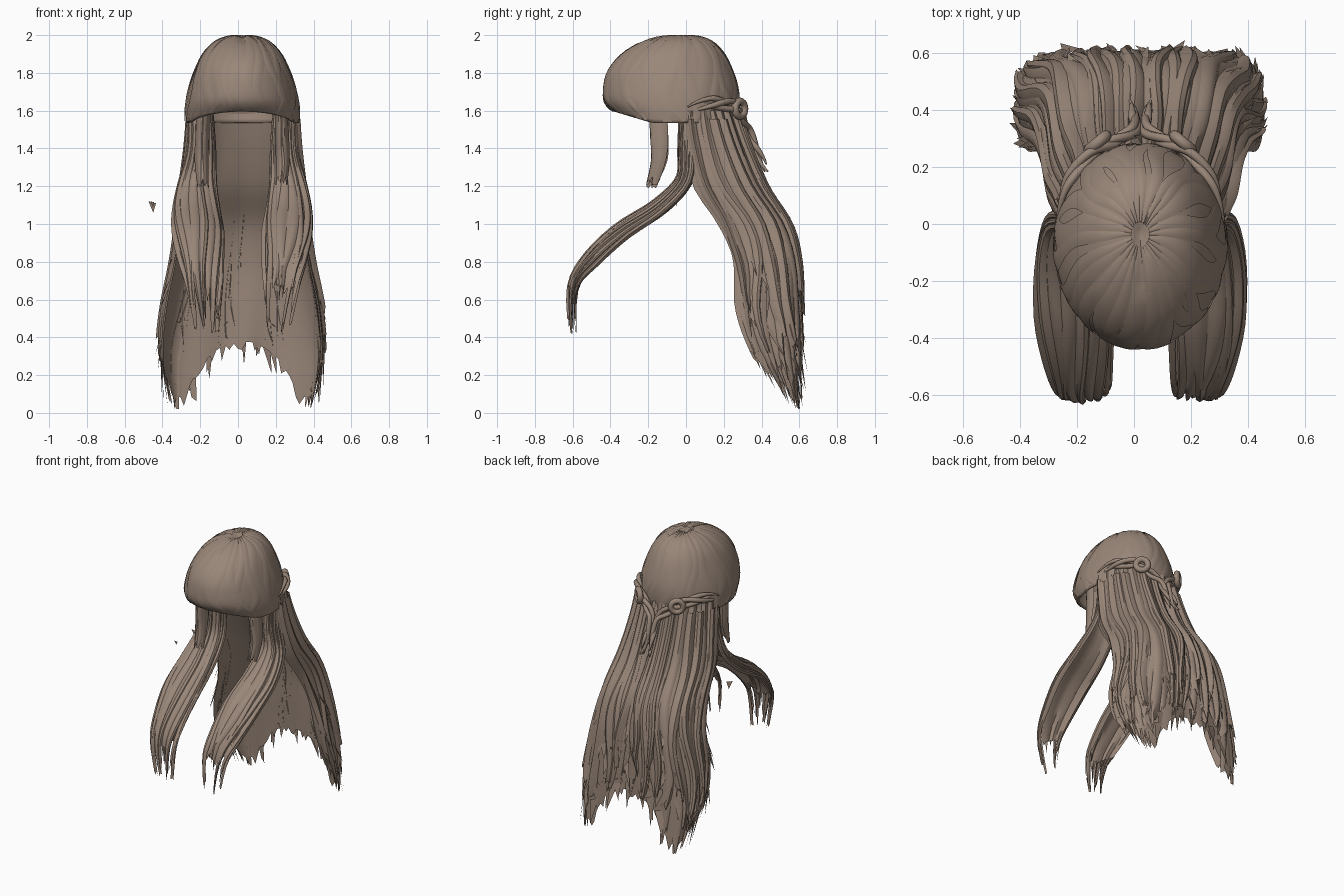
import bpy, bmesh, random
from math import sin, cos, pi
from mathutils import Vector

random.seed(4)
CX = 0.022  # the hair sits slightly off centre

if "Cube" in bpy.data.objects:
    bpy.data.objects.remove(bpy.data.objects["Cube"])

hair = bpy.data.materials.new("hair_brown")
hair.use_nodes = True
hair.diffuse_color = (0.32, 0.24, 0.19, 1)
hair.node_tree.nodes["Principled BSDF"].inputs["Base Color"].default_value = (0.32, 0.24, 0.19, 1)


def spline(rows, t):
    """Smooth interpolation through rows of numbers, t in 0..1."""
    f = min(max(t, 0), 1) * (len(rows) - 1)
    i = min(int(f), len(rows) - 2)
    f -= i
    a, b, c, d = (rows[min(max(i + k, 0), len(rows) - 1)] for k in (-1, 0, 1, 2))
    return [q + f / 2 * (r - p + f * (2 * p - 5 * q + 4 * r - s + f * (3 * (q - r) + s - p)))
            for p, q, r, s in zip(a, b, c, d)]


def finish(bm, name):
    mesh = bpy.data.meshes.new(name)
    bm.to_mesh(mesh)
    bm.free()
    ob = bpy.data.objects.new(name, mesh)
    bpy.context.collection.objects.link(ob)
    mesh.materials.append(hair)
    bpy.ops.object.select_all(action='DESELECT')
    ob.select_set(True)
    bpy.context.view_layer.objects.active = ob
    bpy.ops.object.shade_smooth_by_angle(angle=0.6)
    return ob


def grid(bm, rows, closed=False):
    """Skin rows of points with quads."""
    vs = [[bm.verts.new(p) for p in row] for row in rows]
    n = len(vs[0])
    for a, b in zip(vs, vs[1:]):
        for j in range(n if closed else n - 1):
            k = (j + 1) % n
            bm.faces.new((a[j], b[j], b[k], a[k]))
    return vs


def lock(bm, surf, u0, du, t0, t1, lift, wave=0.045, n=18, jag=0.05):
    """A bulged, wavy ribbon lying on a surface, with a ragged tip."""
    phase = random.uniform(0, 6)
    rows = []
    for i in range(n + 1):
        s = i / n
        w = du * (1 - 0.6 * s ** 6)
        c = u0 + wave * s * sin(8 * s + phase)
        j = jag if i == n else 0
        rows.append([surf(c + k * w, t0 + (t1 - t0) * s + random.uniform(-j, j * 0.5),
                          lift * (1 - k * k) + 0.003) for k in (-1, -0.5, 0, 0.5, 1)])
    grid(bm, rows)


def sheet(bm, surf, cols, n, end):
    """Full backing sheet with gentle ripples and a ragged hem."""
    rows = []
    for i in range(n + 1):
        s = i / n
        rows.append([surf(u, s * (end(u) - (random.uniform(0, 0.06) if i == n else 0)),
                          0.008 * s * sin(17 * u + 4 * s))
                     for u in (2 * j / cols - 1 for j in range(cols + 1))])
    grid(bm, rows)


# Cap with bowl fringe: height, half width, front y, back y
CAP = [(1.988, 0.004, -0.045, -0.035), (1.994, 0.06, -0.12, 0.05), (1.965, 0.14, -0.225, 0.135),
       (1.90, 0.205, -0.335, 0.20), (1.81, 0.25, -0.41, 0.245), (1.71, 0.283, -0.435, 0.275),
       (1.62, 0.30, -0.43, 0.28), (1.535, 0.30, -0.38, 0.27)]


def cap_surface(u, t, off):
    z, hw, yf, yb = spline(CAP, t)
    a = 2 * pi * u
    x = (hw + off) * sin(a)
    y = (yf + yb) / 2 + ((yb - yf) / 2 + off) * cos(a)
    rise = 0.06 * max(t, 0) ** 6 * min(max((-0.18 - y) / 0.2, 0), 1)
    part = 0.012 * max(0, 1 - abs(x) / 0.03) if -0.25 < y < 0 and t < 0.5 else 0
    return Vector((CX + x, y, z + rise - part + off * (1 - t)))


bm = bmesh.new()
SEG, RINGS = 72, 22
top = grid(bm, [[cap_surface(j / SEG, i / RINGS, 0) for j in range(SEG)]
                for i in range(RINGS + 1)], True)
bm.faces.new(top[0])
bmesh.ops.recalc_face_normals(bm, faces=bm.faces)
cap = finish(bm, "cap_and_fringe")
shell = cap.modifiers.new("thickness", 'SOLIDIFY')
shell.thickness = 0.012

# Combed strands over the cap, fanning out from the crown
bm = bmesh.new()
for i in range(26):
    lock(bm, cap_surface, (i + random.uniform(0, 0.6)) / 26, random.uniform(0.016, 0.028),
         0.07, random.uniform(0.97, 1), 0.003, 0.03, 22, 0.008)
finish(bm, "cap_strands")

# Long back hair wraps around the back: height, half width, front y, back y
BACK = [(1.63, 0.268, -0.02, 0.25), (1.42, 0.28, 0.0, 0.315), (1.2, 0.305, 0.05, 0.405),
        (1.0, 0.325, 0.18, 0.53), (0.8, 0.355, 0.25, 0.58), (0.55, 0.405, 0.26, 0.592),
        (0.3, 0.42, 0.35, 0.602), (0.02, 0.37, 0.52, 0.61)]


def back_surface(u, t, off):
    z, w, yf, yb = spline(BACK, t)
    a = u * pi / 2
    p = 2 + 2.8 * max(t, 0)
    r = (abs(sin(a)) ** p + abs(cos(a)) ** p) ** (-1 / p)
    return Vector((CX + sin(a) * (w * r + off), yf + cos(a) * ((yb - yf) * r + off), z))


def back_end(u):
    k = abs(u)
    return 0.84 + 0.15 * min(k / 0.45, 1) ** 2 - 0.12 * max(k - 0.6, 0) / 0.4


bm = bmesh.new()
sheet(bm, back_surface, 60, 30, back_end)
finish(bm, "back_hair_sheet")

bm = bmesh.new()
for layer, count in ((0, 20), (1, 16), (2, 10)):
    for i in range(count):
        u = -0.96 + 1.92 * (i + random.uniform(0.2, 0.8)) / count
        end = min(back_end(u) + random.uniform(-0.1, 0.04) - 0.05 * layer, 1)
        lock(bm, back_surface, u, random.uniform(0.045, 0.085), 0.03 * layer, end,
             0.012 + 0.012 * layer)
finish(bm, "back_locks")

# Loose pointed ends along the lower back hair
bm = bmesh.new()
for i in range(90):
    u = random.uniform(-0.95, 0.95)
    t = min(random.uniform(0.55, 1.0), back_end(u) - 0.01)
    du = random.uniform(0.02, 0.05)
    root = [back_surface(u - du, t - 0.06, 0.003), back_surface(u + du, t - 0.05, 0.015)]
    tip = back_surface(u + random.uniform(-0.08, 0.08), min(t + random.uniform(0.01, 0.05), 1),
                       random.uniform(0, 0.045))
    bm.faces.new([bm.verts.new(p) for p in root + [tip]])
finish(bm, "loose_ends")

# Front locks sweep forward over the shoulders: y, z, x, half width, arch height
FRONT = [(0.03, 1.6, 0.225, 0.05, 0.05), (0.03, 1.4, 0.22, 0.06, 0.055),
         (0.01, 1.22, 0.24, 0.085, 0.05), (-0.13, 1.07, 0.245, 0.11, 0.055),
         (-0.33, 0.94, 0.235, 0.12, 0.058), (-0.49, 0.79, 0.22, 0.102, 0.052),
         (-0.58, 0.655, 0.205, 0.08, 0.03), (-0.59, 0.42, 0.19, 0.045, 0.01)]
# Short strands beside the face
FACE = [(-0.135, 1.6, 0.205, 0.025, 0.055), (-0.13, 1.48, 0.21, 0.03, 0.055),
        (-0.13, 1.33, 0.215, 0.03, 0.05), (-0.175, 1.17, 0.205, 0.022, 0.04)]


def sweep(rows, side):
    """Arched cross-section carried along a path in the yz plane."""
    def surf(u, t, off):
        y, z, x, hw, arch = spline(rows, t)
        before, after = spline(rows, t - 0.02), spline(rows, t + 0.02)
        tangent = Vector((0, after[0] - before[0], after[1] - before[1])).normalized()
        normal = Vector((0, tangent.z, -tangent.y))
        a = u * 1.9
        return (Vector((CX + side * (x + (hw + off) * sin(a)), y, z))
                + normal * (arch + off) * cos(a))
    return surf


for side, label in ((1, "left"), (-1, "right")):
    surf = sweep(FRONT, side)
    bm = bmesh.new()
    sheet(bm, surf, 14, 26, lambda u: 0.89 - 0.06 * abs(u))
    for i in range(10):
        lock(bm, surf, -0.85 + 0.19 * i, random.uniform(0.1, 0.2), 0,
             random.uniform(0.83, 1.0), random.uniform(0.008, 0.02), 0.12, 24)
    finish(bm, label + "_front_lock")

    surf = sweep(FACE, side)
    bm = bmesh.new()
    for i in range(4):
        lock(bm, surf, -0.75 + 0.5 * i, 0.4, 0, random.uniform(0.88, 1), 0.004, 0.08, 10)
    finish(bm, label + "_face_strand")


# Twisted side braids meeting at the back, then hanging as a tail
def tube(name, points, radius, cyclic=False):
    curve = bpy.data.curves.new(name, 'CURVE')
    curve.dimensions = '3D'
    curve.bevel_depth = radius
    curve.bevel_resolution = 2
    curve.use_fill_caps = True
    line = curve.splines.new('POLY')
    line.points.add(len(points) - 1)
    for i, (pt, p) in enumerate(zip(line.points, points)):
        pt.co = (*p, 1)
        pt.radius = 1 if cyclic else min(1, 0.25 + 4 * min(i, len(points) - 1 - i) / len(points))
    line.use_cyclic_u = cyclic
    line.use_smooth = True
    curve.materials.append(hair)
    bpy.context.collection.objects.link(bpy.data.objects.new(name, curve))


BRAID = [(0.285, 0.0, 1.62), (0.253, 0.14, 1.64), (0.17, 0.25, 1.625), (0.09, 0.29, 1.57),
         (0.025, 0.325, 1.5), (0.02, 0.375, 1.39), (0.03, 0.425, 1.29)]
for side, label in ((1, "left"), (-1, "right")):
    for k in range(3):
        pts = []
        for i in range(49):
            s = i / 48
            x, y, z = spline(BRAID, s)
            a = 10 * s + k * 2 * pi / 3
            pts.append((CX + side * (x + 0.008 * cos(a)), y + 0.01 * cos(a), z + 0.025 * sin(a)))
        tube(f"{label}_braid_strand_{k + 1}", pts, 0.016)
    ring = [(CX + side * (0.15 + 0.03 * cos(a)), 0.285 - 0.025 * cos(a), 1.61 + 0.04 * sin(a))
            for a in (2 * pi * i / 20 for i in range(20))]
    tube(label + "_braid_knot", ring, 0.02, True)

# Tiny stray wisps floating beside the right side
bm = bmesh.new()
for y, size in ((-0.05, 0.5), (0.16, 1)):
    bm.faces.new([bm.verts.new((-0.452 + size * x, y + size * x / 3, 1.12 - size * drop))
                  for x, drop in ((-0.022, 0), (0.018, 0.01), (0.003, 0.06))])
finish(bm, "stray_wisps")
